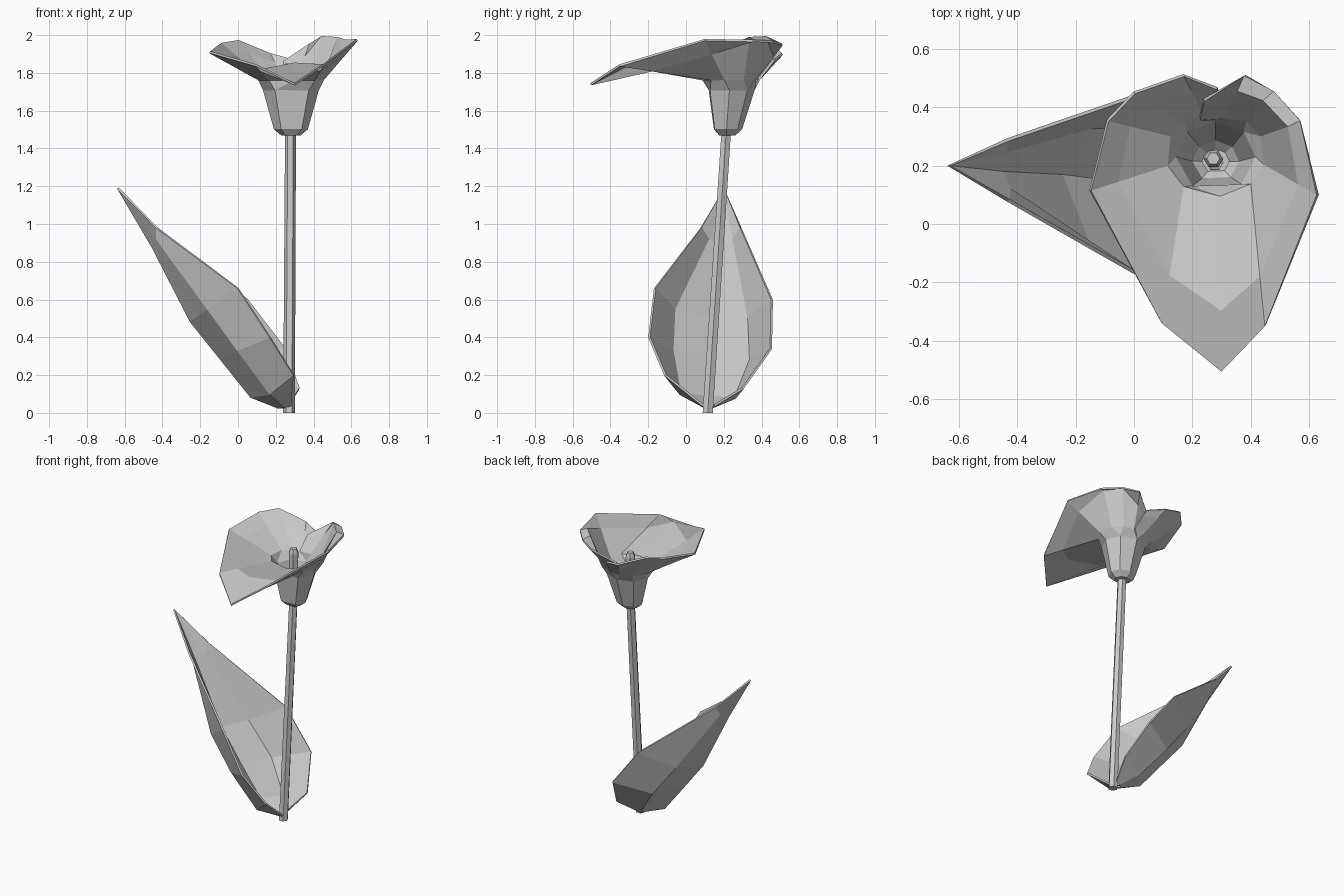
import bpy, bmesh, math
from mathutils import Vector


def loft(name, rows, closed, cap_start=False, cap_end=False, thickness=0):
    """Skin rows of points with faces; closed rows wrap round."""
    bm = bmesh.new()
    grid = [[bm.verts.new(p) for p in row] for row in rows]
    n = len(grid[0])
    for a, b in zip(grid, grid[1:]):
        for i in range(n if closed else n - 1):
            j = (i + 1) % n
            bm.faces.new((a[i], a[j], b[j], b[i]))
    if cap_start:
        bm.faces.new(grid[0][::-1])
    if cap_end:
        bm.faces.new(grid[-1])
    bmesh.ops.remove_doubles(bm, verts=bm.verts, dist=0.0005)
    bmesh.ops.recalc_face_normals(bm, faces=bm.faces)
    me = bpy.data.meshes.new(name)
    bm.to_mesh(me)
    bm.free()
    ob = bpy.data.objects.new(name, me)
    bpy.context.collection.objects.link(ob)
    if thickness:
        mod = ob.modifiers.new("thickness", 'SOLIDIFY')
        mod.thickness = thickness
        mod.offset = 0
    return ob


def ring(x, y, z, r, n=6):
    return [(x + r * math.cos(math.tau * i / n), y + r * math.sin(math.tau * i / n), z)
            for i in range(n)]


# Leaning stem
loft("stem", [ring(0.27, 0.115, 0, 0.031), ring(0.278, 0.213, 1.49, 0.029)], True, True, True)

# Spadix inside the flower
loft("spadix", [ring(0.275, 0.22, 1.49, 0.03), ring(0.272, 0.224, 1.82, 0.033),
                ring(0.272, 0.224, 1.85, 0.022)], True, True, True)

# Flower: one sheet rolled round, its ends overlapping at the back, tip drooping at the front
rim = [(0.285, 0.465, 1.87), (0.17, 0.51, 1.90), (0.0, 0.45, 1.97), (-0.09, 0.355, 1.955),
       (-0.15, 0.115, 1.91), (0.095, -0.34, 1.84), (0.30, -0.505, 1.74), (0.45, -0.35, 1.84),
       (0.63, 0.10, 1.975), (0.57, 0.355, 1.97), (0.48, 0.455, 1.965), (0.38, 0.51, 1.95),
       (0.24, 0.425, 1.86)]
neck_angles = [78, 105, 130, 155, 196, 230, 275, 315, 346, 25, 52, 80, 108]
cup_angles = [90, 90, 135, 180, 180, 235, 235, 310, 0, 45, 45, 90, 90]


def throat(angles, r, z, x=0.28, y=0.215, squash=0.9):
    return [Vector((x + r * math.cos(math.radians(a)),
                    y + squash * r * math.sin(math.radians(a)), z)) for a in angles]


neck = throat(neck_angles, 0.175, 1.765, 0.28, 0.24, 0.85)
neck[-2].y -= 0.02      # inner end of the roll
neck[-1].y -= 0.02
mid = [a.lerp(Vector(b), 0.65) for a, b in zip(neck, rim)]
mid[6].z += 0.10
mid[9:11] = [Vector((0.53, 0.335, 1.985)), Vector((0.445, 0.425, 1.99))]   # lip rolls outward
loft("flower", [throat(cup_angles, 0.05, 1.475), throat(cup_angles, 0.085, 1.505),
                throat(cup_angles, 0.142, 1.71, 0.28, 0.23), neck, mid, rim],
     False, cap_start=True, thickness=0.012)

# Cupped leaf: each row runs front edge, fold, keel, fold, back edge
tip = [(-0.635, 0.20, 1.19)] * 5
leaf = [
    [(0.28, 0.09, 0.04), (0.25, 0.10, 0.03), (0.21, 0.12, 0.03), (0.24, 0.14, 0.03), (0.27, 0.15, 0.04)],
    [(0.295, -0.11, 0.20), (0.17, -0.03, 0.10), (0.07, 0.14, 0.085), (0.17, 0.26, 0.08), (0.325, 0.30, 0.13)],
    [(0.17, -0.195, 0.40), (0.0, -0.07, 0.33), (-0.09, 0.15, 0.285), (0.02, 0.34, 0.28), (0.25, 0.45, 0.34)],
    [(0.0, -0.165, 0.66), (-0.16, -0.06, 0.55), (-0.25, 0.17, 0.485), (-0.15, 0.33, 0.50), (0.05, 0.455, 0.60)],
    [(-0.43, 0.08, 0.98), (-0.43, 0.12, 0.92), (-0.45, 0.18, 0.875), (-0.44, 0.25, 0.92), (-0.43, 0.29, 0.98)],
    tip]
loft("leaf", leaf, False, thickness=0.012)
